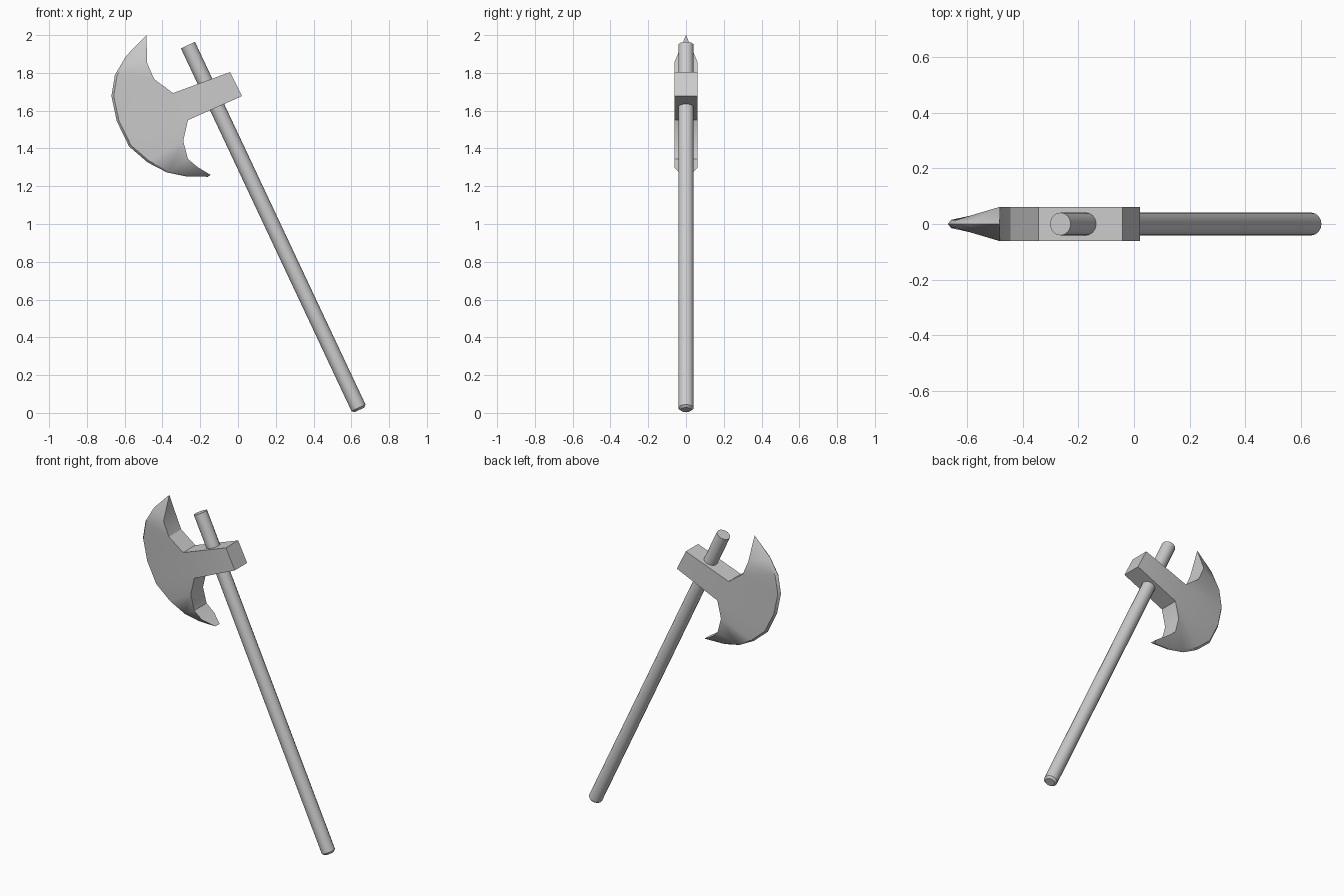
import bpy, bmesh, math
from mathutils import Vector, Matrix

if "Cube" in bpy.data.objects:
    bpy.data.objects.remove(bpy.data.objects["Cube"])


def finish(bm, name):
    bmesh.ops.recalc_face_normals(bm, faces=bm.faces[:])
    mesh = bpy.data.meshes.new(name)
    bm.to_mesh(mesh)
    bm.free()
    obj = bpy.data.objects.new(name, mesh)
    bpy.context.collection.objects.link(obj)
    bpy.ops.object.select_all(action='DESELECT')
    bpy.context.view_layer.objects.active = obj
    obj.select_set(True)
    bpy.ops.object.shade_smooth_by_angle(angle=math.radians(30))
    return obj


# Handle: slanted round shaft with a chamfered lower end
low, high = Vector((0.643, 0, 0.016)), Vector((-0.265, 0, 1.947))
axis = high - low
bm = bmesh.new()
bmesh.ops.create_cone(bm, cap_ends=True, segments=16, radius1=0.041, radius2=0.041,
                      depth=axis.length)
rim = [e for e in bm.edges if all(v.co.z < 0 for v in e.verts)]
bmesh.ops.bevel(bm, geom=rim, offset=0.012, segments=1, affect='EDGES')
turn = axis.to_track_quat('Z', 'Y').to_matrix().to_4x4()
bm.transform(Matrix.Translation((low + high) / 2) @ turn)
finish(bm, "handle")

# Axe head outline (x, z): rear of the blade and neck, then the cutting edge
T = (-0.484, 2.0)
a, b, c = (-0.482, 1.855), (-0.444, 1.767), (-0.344, 1.693)
p, q = (-0.042, 1.804), (0.021, 1.677)
d, e, f, g, B = (-0.265, 1.55), (-0.29, 1.44), (-0.265, 1.344), (-0.212, 1.30), (-0.145, 1.26)
inner = [T, a, b, c, d, d, e, f, g, B]
outer = [T, (-0.593, 1.889), (-0.652, 1.788), (-0.67, 1.677), (-0.642, 1.545),
         (-0.577, 1.411), (-0.48, 1.327), (-0.376, 1.273), (-0.275, 1.252), (-0.16, 1.25)]
HALF, EDGE = 0.062, 0.015

bm = bmesh.new()
verts = {}


def vert(pt, y):
    if pt == T:
        y = 0.0
    elif pt == B and y:
        y = math.copysign(0.022, y)
    key = (round(pt[0], 4), round(pt[1], 4), round(y, 4))
    if key not in verts:
        verts[key] = bm.verts.new((pt[0], y, pt[1]))
    return verts[key]


def face(*corners):
    vs = list(dict.fromkeys(vert(pt, y) for pt, y in corners))
    if len(vs) > 2:
        bm.faces.new(vs)


# Bevel line just inside the cutting edge
bevel = []
for i, o in zip(inner, outer):
    step = (Vector(i) - Vector(o))
    if step.length > 0:
        step = step.normalized() * 0.012
    bevel.append(T if o == T else tuple(Vector(o) + step))

# Both cheeks, tapering to the edge
for s in (-1, 1):
    h, w = s * HALF, s * EDGE
    face((c, h), (p, h), (q, h), (d, h))
    for k in range(len(inner) - 1):
        face((inner[k], h), (inner[k + 1], h), (bevel[k + 1], w), (bevel[k], w))
        face((bevel[k], w), (bevel[k + 1], w), (outer[k + 1], 0), (outer[k], 0))

# Rear rim, neck block sides and the blunt lower tip
path = [T, a, b, c, p, q, d, e, f, g, B]
for m, n in zip(path, path[1:]):
    face((m, HALF), (n, HALF), (n, -HALF), (m, -HALF))
face((B, HALF), (bevel[-1], EDGE), (outer[-1], 0), (bevel[-1], -EDGE), (B, -HALF))
finish(bm, "axe_head")
